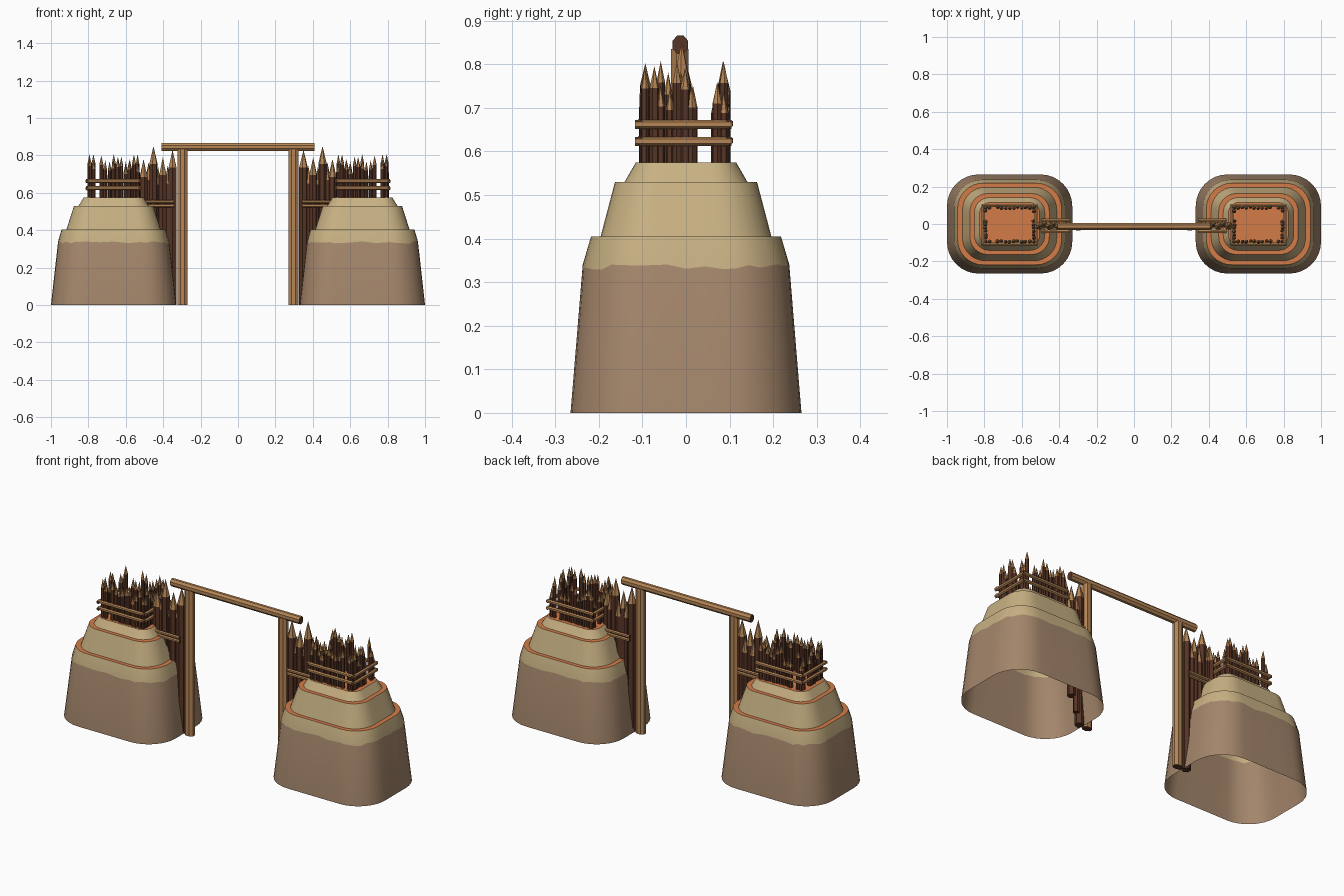
import bpy, bmesh, math, random
from mathutils import Vector

if "Cube" in bpy.data.objects:
    bpy.data.objects.remove(bpy.data.objects["Cube"])
random.seed(4)


def material(name, rgb):
    m = bpy.data.materials.new(name)
    lin = [((c / 255 + 0.055) / 1.055) ** 2.4 for c in rgb]
    m.diffuse_color = (*lin, 1)
    m.use_nodes = True
    m.node_tree.nodes["Principled BSDF"].inputs["Base Color"].default_value = m.diffuse_color
    return m


MATS = [material("brown_earth", (164, 134, 107)), material("pale_sand", (200, 177, 131)),
        material("orange_clay", (212, 124, 72)), material("dark_bark", (88, 53, 38)),
        material("cut_wood", (182, 134, 86))]
BROWN, SAND, CLAY, BARK, WOOD = range(5)


def finish(name, bm, angle=None):
    bmesh.ops.recalc_face_normals(bm, faces=bm.faces)
    me = bpy.data.meshes.new(name)
    bm.to_mesh(me)
    bm.free()
    for m in MATS:
        me.materials.append(m)
    ob = bpy.data.objects.new(name, me)
    bpy.context.collection.objects.link(ob)
    if angle:
        bpy.ops.object.select_all(action='DESELECT')
        ob.select_set(True)
        bpy.context.view_layer.objects.active = ob
        bpy.ops.object.shade_smooth_by_angle(angle=math.radians(angle))
    return ob


def bridge(bm, a, b, mat):
    n = len(a)
    for i in range(n):
        bm.faces.new((a[i], a[(i + 1) % n], b[(i + 1) % n], b[i])).material_index = mat


def pole(bm, p0, p1, ra, rb, n=6, side=WOOD, cap=BARK):
    """Straight n-sided log between two points."""
    p0, p1 = Vector(p0), Vector(p1)
    d = (p1 - p0).normalized()
    u = Vector((1, 0, 0)) if abs(d.z) > 0.5 else Vector((0, 0, 1)).cross(d)
    v = d.cross(u)
    k = 1 / math.cos(math.pi / n)
    offs = [u * ra * k * math.cos(t) + v * rb * k * math.sin(t)
            for t in [2 * math.pi * (i + 0.5) / n for i in range(n)]]
    rings = [[bm.verts.new(p + o) for o in offs] for p in (p0, p1)]
    bridge(bm, *rings, side)
    for r in rings:
        bm.faces.new(r).material_index = cap


def stake(bm, x, y, z0, z1, r, tip):
    """Bark log with a pale sharpened point."""
    a0 = random.random() * 1.0
    offs = [(r * math.cos(a0 + i * math.pi / 3), r * math.sin(a0 + i * math.pi / 3)) for i in range(6)]
    lo = [bm.verts.new((x + a, y + b, z0)) for a, b in offs]
    hi = [bm.verts.new((x + a, y + b, z1 - tip)) for a, b in offs]
    bridge(bm, lo, hi, BARK)
    bm.faces.new(lo).material_index = BARK
    top = bm.verts.new((x, y, z1))
    for i in range(6):
        bm.faces.new((hi[i], hi[(i + 1) % 6], top)).material_index = WOOD


def rounded_ring(cx, hx, hy, r):
    pts = []
    corners = [(1, 1, 0), (-1, 1, 90), (-1, -1, 180), (1, -1, 270)]
    for i, (sx, sy, a) in enumerate(corners):
        for j in range(9):
            t = math.radians(a + j * 11.25)
            pts.append((cx + sx * (hx - r) + r * math.cos(t), sy * (hy - r) + r * math.sin(t)))
        # extra points along the straight side
        nx, ny, na = corners[(i + 1) % 4]
        t = math.radians(na)
        end = (cx + nx * (hx - r) + r * math.cos(t), ny * (hy - r) + r * math.sin(t))
        s = pts[-1]
        pts += [(s[0] + (end[0] - s[0]) * f, s[1] + (end[1] - s[1]) * f) for f in (0.25, 0.5, 0.75)]
    return pts


# mound profile: z, half x, half y, corner radius, colour of the band above
PROFILE = [(0.0, 0.335, 0.265, 0.17, BROWN), (0.335, 0.297, 0.237, 0.15, SAND),
           (0.405, 0.278, 0.218, 0.135, CLAY), (0.405, 0.252, 0.196, 0.12, SAND),
           (0.53, 0.212, 0.163, 0.095, CLAY), (0.53, 0.188, 0.141, 0.08, SAND),
           (0.575, 0.160, 0.115, 0.055, CLAY)]

CX = 0.665
# tower fence layout for the right side
FX, FY = 0.128, 0.09
fence = []
for s in (-1, 1):
    for i in range(13):
        x = -FX + 2 * FX * i / 12
        if not 0.07 < x < 0.1:
            fence.append((CX + x, s * FY - 0.003))
    for i in range(1, 10):
        y = -FY + 2 * FY * i / 10
        if not 0.03 < y < 0.06:
            fence.append((CX + s * FX, y - 0.003))
fence = [(x + random.uniform(-.002, .002), y + random.uniform(-.003, .003),
          random.uniform(0.735, 0.808), random.uniform(0.0095, 0.0125)) for x, y in fence]

# palisade between mound and gate: x, bottom, tip height, radius
WALL = [(0.505, 0.42, 0.78, 0.022), (0.478, 0.36, 0.765, 0.018), (0.452, 0.33, 0.85, 0.023),
        (0.427, 0.25, 0.74, 0.018), (0.402, 0.15, 0.79, 0.022), (0.376, 0.06, 0.745, 0.018),
        (0.35, 0.0, 0.83, 0.024)]

for s, side in ((-1, "left"), (1, "right")):
    # earth mound, open underneath
    bm = bmesh.new()
    prev = None
    for k, (z, hx, hy, r, mat) in enumerate(PROFILE):
        ring = [bm.verts.new((x, y, z + (random.uniform(-.006, .006) if k == 1 else 0)))
                for x, y in rounded_ring(s * CX, hx, hy, r)]
        if prev:
            bridge(bm, prev, ring, PROFILE[k - 1][4])
        prev = ring
    bm.faces.new(prev).material_index = CLAY
    finish(side + "_mound", bm, 25)

    # stakes round the mound top
    bm = bmesh.new()
    for x, y, z, r in fence:
        stake(bm, s * x, y, 0.57, z, r, 0.05)
    finish(side + "_tower_stakes", bm)

    # rails tied round the tower fence
    bm = bmesh.new()
    for z in (0.625, 0.664):
        for t in (-1, 1):
            y = t * 0.104 - 0.004
            pole(bm, (s * (CX - 0.15), y, z), (s * (CX + 0.147), y, z), 0.008, 0.009)
            x = s * CX + t * 0.142
            pole(bm, (x, -0.117, z - 0.002), (x, 0.104, z - 0.002), 0.008, 0.009)
    finish(side + "_tower_rails", bm)

    # palisade wall stakes
    bm = bmesh.new()
    for i, (x, z0, z1, r) in enumerate(WALL):
        stake(bm, s * x, -0.01 + (i % 2) * 0.008, z0, z1, r, 0.095)
    finish(side + "_wall_stakes", bm)

    # palisade wall rails, front and back
    bm = bmesh.new()
    for y in (-0.039, 0.021):
        for z in (0.532, 0.553):
            pole(bm, (s * 0.53, y, z), (s * 0.343, y, z), 0.008, 0.008)
    finish(side + "_wall_rails", bm)

    # gate post
    bm = bmesh.new()
    pole(bm, (s * 0.297, -0.014, 0), (s * 0.297, -0.014, 0.835), 0.027, 0.02, 8)
    finish(side + "_gate_post", bm)

# beam across the gate
bm = bmesh.new()
pole(bm, (-0.41, -0.013, 0.845), (0.41, -0.013, 0.845), 0.018, 0.021, 8)
finish("gate_beam", bm)
